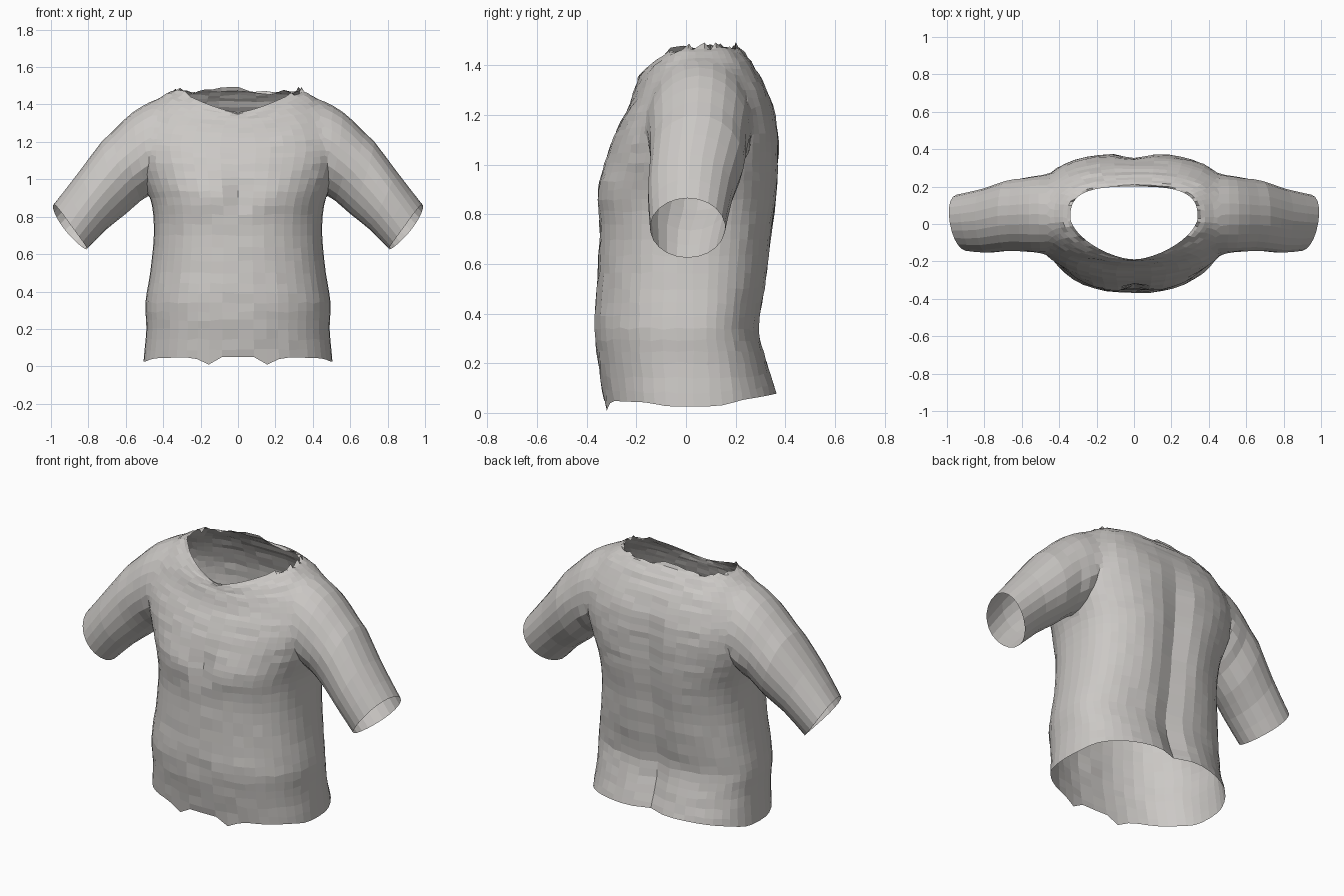
import bpy, bmesh, random
from math import sin, cos, pi, exp

if "Cube" in bpy.data.objects:
    bpy.data.objects.remove(bpy.data.objects["Cube"])
random.seed(4)

cloth = bpy.data.materials.new("warm grey cloth")
cloth.use_nodes = True
cloth.diffuse_color = (0.6, 0.58, 0.56, 1)
cloth.node_tree.nodes["Principled BSDF"].inputs["Base Color"].default_value = (0.6, 0.58, 0.56, 1)


def spline(rows, steps):
    """Smoothly subdivide a list of section rows (Catmull-Rom)."""
    out = []
    for i in range(len(rows) - 1):
        a, b, c, d = (rows[min(max(i + k, 0), len(rows) - 1)] for k in (-1, 0, 1, 2))
        for s in range(steps):
            t = s / steps
            out.append([q + t / 2 * (r - p + t * (2 * p - 5 * q + 4 * r - w + t * (3 * (q - r) + w - p)))
                        for p, q, r, w in zip(a, b, c, d)])
    return out + [list(rows[-1])]


def loft(name, rings):
    """Skin rings into a closed solid; end caps get slot 1 so they can be removed."""
    bm = bmesh.new()
    loops = [[bm.verts.new(p) for p in ring] for ring in rings]
    n = len(loops[0])
    for a, b in zip(loops, loops[1:]):
        for i in range(n):
            j = (i + 1) % n
            bm.faces.new((a[i], a[j], b[j], b[i]))
    for loop in (loops[0], loops[-1]):
        hub = bm.verts.new([sum(v.co[k] for v in loop) / n for k in range(3)])
        for i in range(n):
            bm.faces.new((loop[i], loop[(i + 1) % n], hub)).material_index = 1
    bmesh.ops.recalc_face_normals(bm, faces=bm.faces)
    mesh = bpy.data.meshes.new(name)
    bm.to_mesh(mesh)
    bm.free()
    mesh.materials.append(cloth)
    mesh.materials.append(cloth)
    ob = bpy.data.objects.new(name, mesh)
    bpy.context.collection.objects.link(ob)
    return ob


def bump(x, centre, width):
    return exp(-((x - centre) / width) ** 2)


# Torso sections: z at front, side, back; half width; front y; back y;
# squareness of front and back
torso_rows = [
    (.05, .04, .08, .505, -.33, .375, 2.3, 2.5), (.2, .2, .2, .49, -.355, .335, 2.3, 2.5),
    (.34, .34, .33, .495, -.37, .3, 2.3, 2.5), (.5, .5, .5, .47, -.36, .325, 2.3, 2.5),
    (.7, .7, .7, .45, -.35, .35, 2.3, 2.5), (.86, .86, .86, .46, -.348, .37, 2.3, 2.6),
    (.97, .97, .97, .5, -.335, .378, 2.3, 2.6), (1.08, 1.09, 1.09, .54, -.305, .378, 2.3, 2.6),
    (1.17, 1.2, 1.2, .56, -.265, .365, 2.3, 2.5), (1.25, 1.3, 1.3, .54, -.225, .33, 2.2, 2.5),
    (1.31, 1.385, 1.39, .49, -.205, .28, 2, 2.6), (1.345, 1.445, 1.45, .41, -.195, .235, 1.8, 2.8),
    (1.36, 1.475, 1.475, .34, -.19, .2, 1.6, 3)]
SEG = 48


def torso_ring(row, end):
    zf, zs, zb, hw, yf, yb, square_f, square_b = row
    ring = []
    for i in range(SEG):
        a = 2 * pi * i / SEG
        s, c = sin(a), cos(a)
        back = s > 0
        power = 2 / (square_b if back else square_f)
        x = hw * (abs(c) ** power) * (1 if c > 0 else -1)
        lift = abs(s) ** power
        y = .03 + lift * ((yb - .03) if back else (yf - .03))
        z = zs + lift * lift * ((zb if back else zf) - zs)
        if back:      # spine groove, deepest low down and fading at the neck
            fade = min(1, max(0, (1.4 - z) / .4))
            y -= .035 * fade * bump(x, 0, .08) * (1.3 if z < .25 else 1)
        else:         # chest swell, breastbone crease, navel
            y -= .02 * bump(abs(x), .2, .15) * bump(z, .9, .1)
            y += .025 * bump(x, 0, .035) * bump(z, .92, .09)
            y += .015 * bump(x, 0, .04) * bump(z, .33, .04)
        if end == "hem":        # ragged lower edge
            z -= (.045 if not back else 0) * bump(abs(x), .17, .04) + .015 * bump(abs(x), .5, .03)
        elif end == "neck":     # ragged collar
            z += random.uniform(-.025, .02) * (s > -.6)
            z += .03 * (back and abs(x) < .02)
        else:
            y += random.uniform(-.003, .003)
            z += random.uniform(-.005, .005)
        ring.append((x, y, z))
    return ring


sections = spline(torso_rows, 3)
last = len(sections) - 1
shirt = loft("shirt", [torso_ring(r, "hem" if k == 0 else "neck" if k == last else "")
                       for k, r in enumerate(sections)])

# Sleeve sections: upper x, z; lower x, z; front y; back y; cuff slant
sleeve_rows = [
    (.37, 1.4, .36, 1.04, -.08, .16, 0), (.5, 1.425, .44, .94, -.17, .28, 0),
    (.62, 1.33, .52, .885, -.15, .25, 0), (.73, 1.2, .6, .815, -.145, .232, 0),
    (.85, 1.04, .7, .735, -.155, .19, .01), (.985, .865, .81, .625, -.145, .158, .025)]


def sleeve_ring(row, side, n=22):
    ux, uz, lx, lz, yf, yb, slant = row
    ring = []
    for i in range(n):
        a = 2 * pi * i / n
        t = (1 + cos(a)) / 2
        ring.append((side * (lx + t * (ux - lx) + .015 * sin(a) ** 2 + slant * sin(a)),
                     (yf + yb) / 2 + (yb - yf) / 2 * sin(a), lz + t * (uz - lz)))
    return ring


# Join both sleeves to the body
bpy.context.view_layer.objects.active = shirt
for side, label in ((1, "left_sleeve"), (-1, "right_sleeve")):
    sleeve = loft(label, [sleeve_ring(r, side) for r in spline(sleeve_rows, 2)])
    mod = shirt.modifiers.new(label, 'BOOLEAN')
    mod.operation = 'UNION'
    mod.solver = 'EXACT'
    mod.object = sleeve
    bpy.ops.object.modifier_apply(modifier=mod.name)
    bpy.data.objects.remove(sleeve)

# Open the neck, hem and cuffs, then blend the shoulder seams
bm = bmesh.new()
bm.from_mesh(shirt.data)
bmesh.ops.delete(bm, geom=[f for f in bm.faces if f.material_index == 1], context='FACES')
bmesh.ops.remove_doubles(bm, verts=bm.verts, dist=.006)
seam = [v for v in bm.verts if .38 < abs(v.co.x) < .68 and v.co.z > 1.1 and not v.is_boundary]
for _ in range(6):
    bmesh.ops.smooth_vert(bm, verts=seam, factor=.5, use_axis_x=True, use_axis_y=True, use_axis_z=True)
for f in bm.faces:
    f.smooth = False
bm.to_mesh(shirt.data)
bm.free()
shirt.data.materials.pop(index=1)
